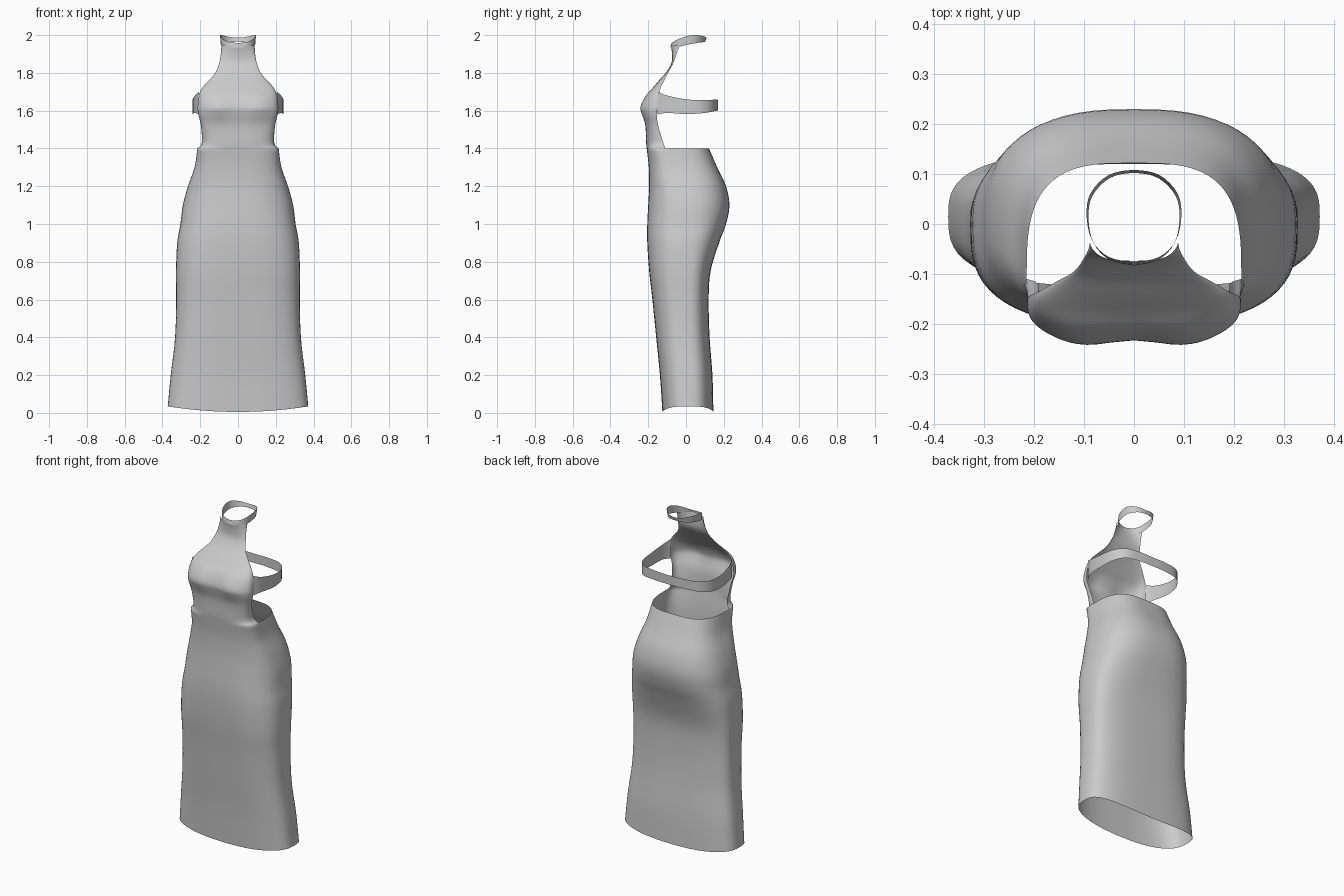
import bpy, bmesh, math
from mathutils import Vector

cube = bpy.data.objects.get("Cube")
if cube:
    bpy.data.objects.remove(cube, do_unlink=True)

fabric = bpy.data.materials.new("grey_fabric")
fabric.use_nodes = True
GREY = (0.6, 0.6, 0.6, 1)
fabric.diffuse_color = GREY
fabric.node_tree.nodes["Principled BSDF"].inputs["Base Color"].default_value = GREY


def spline(points, steps):
    """Smooth rows of numbers through the given rows."""
    pts = [Vector(p) for p in points]
    out = []
    for i in range(len(pts) - 1):
        b, c = pts[i], pts[i + 1]
        a = pts[i - 1] if i else b
        d = pts[i + 2] if i + 2 < len(pts) else c
        for k in range(steps):
            t = k / steps
            out.append(b + (c - a) * (t / 2) + (a * 2 - b * 5 + c * 4 - d) * (t * t / 2)
                       + (b * 3 - a - c * 3 + d) * (t ** 3 / 2))
    return out + [pts[-1]]


def add_grid(bm, rows):
    grid = [[bm.verts.new(p) for p in row] for row in rows]
    for low, high in zip(grid, grid[1:]):
        for j in range(len(low) - 1):
            bm.faces.new((low[j], low[j + 1], high[j + 1], high[j]))


def finish(bm, name):
    bmesh.ops.remove_doubles(bm, verts=bm.verts, dist=0.0005)
    mesh = bpy.data.meshes.new(name)
    bm.to_mesh(mesh)
    bm.free()
    mesh.materials.append(fabric)
    mesh.shade_smooth()
    obj = bpy.data.objects.new(name, mesh)
    bpy.context.collection.objects.link(obj)
    return obj


def half_section(z, w, y_edge, y_mid, n, side):
    """Half a rounded section, running from one side seam to the other."""
    row = []
    for i in range(33):
        a = math.pi * (i / 32 - 0.5)
        s, c = math.sin(a), max(math.cos(a), 0)
        u = math.copysign(abs(s) ** (2 / n), s)
        y = y_edge + (y_mid - y_edge) * c ** (2 / n)
        # hem lifts at the sides, bust is fuller off the centre line
        lift = 0.03 * u * u * max(0, 1 - z / 0.3)
        if side > 0:
            y -= 0.012 * math.exp(-((z - 1.62) / 0.06) ** 2) * math.sin(math.pi * abs(u)) ** 2
        row.append((side * w * u, y, z + lift))
    return row


# Height, half width, front y, seam y, back y, squareness
skirt = [
    (0.005, 0.372, -0.125, 0.015, 0.145, 3), (0.2, 0.355, -0.138, 0.01, 0.14, 3),
    (0.4, 0.333, -0.158, 0, 0.125, 3), (0.6, 0.327, -0.178, 0, 0.12, 3),
    (0.75, 0.328, -0.195, 0, 0.13, 3), (0.9, 0.322, -0.205, 0, 0.175, 2.8),
    (1.0, 0.305, -0.205, 0, 0.212, 2.7), (1.1, 0.292, -0.2, 0, 0.23, 2.6),
    (1.2, 0.265, -0.195, -0.02, 0.212, 2.7), (1.3, 0.23, -0.197, -0.06, 0.165, 3),
    (1.4, 0.215, -0.208, -0.11, 0.122, 3.2)]
# Height, half width, front y, edge y, squareness
bodice = [
    (1.4, 0.215, -0.208, -0.11, 3.2), (1.43, 0.192, -0.211, -0.12, 3),
    (1.52, 0.196, -0.215, -0.147, 3), (1.58, 0.21, -0.228, -0.155, 3),
    (1.62, 0.214, -0.232, -0.15, 3), (1.68, 0.207, -0.21, -0.143, 2.8),
    (1.72, 0.19, -0.177, -0.135, 2.6), (1.76, 0.155, -0.143, -0.115, 2.4),
    (1.8, 0.12, -0.108, -0.095, 2.2), (1.85, 0.1, -0.078, -0.068, 2),
    (1.9, 0.091, -0.074, -0.05, 2), (1.945, 0.088, -0.08, -0.035, 2)]

# Gown: closed skirt with the front carried up into a halter bodice
bm = bmesh.new()
lower = spline(skirt, 4)
add_grid(bm, [half_section(z, w, e, f, n, 1) for z, w, f, e, b, n in lower])
add_grid(bm, [half_section(z, w, e, b, n, -1) for z, w, f, e, b, n in lower])
add_grid(bm, [half_section(z, w, e, f, n, 1) for z, w, f, e, n in spline(bodice, 4)])
finish(bm, "gown")

# Back strap: x, y, lower z, upper z along one side, then mirrored
strap = [(0.207, -0.15, 1.58, 1.7), (0.228, -0.1, 1.588, 1.68), (0.24, 0, 1.582, 1.66),
         (0.23, 0.09, 1.587, 1.656), (0.18, 0.148, 1.597, 1.658), (0.09, 0.166, 1.6, 1.658),
         (0, 0.169, 1.6, 1.656)]
path = spline(strap + [(-x, y, lo, hi) for x, y, lo, hi in strap[-2::-1]], 4)
bm = bmesh.new()
add_grid(bm, [[(x, y, lo) for x, y, lo, hi in path], [(x, y, hi) for x, y, lo, hi in path]])
finish(bm, "back_strap")

# Neck band: x, y, lower z, upper z from front to back, then mirrored
band = [(0, -0.079, 1.935, 1.958), (0.05, -0.068, 1.935, 1.965), (0.083, -0.035, 1.938, 1.982),
        (0.094, 0.015, 1.95, 1.997), (0.086, 0.06, 1.958, 2.0), (0.05, 0.096, 1.963, 1.992),
        (0, 0.106, 1.965, 1.986)]
path = spline(band + [(-x, y, lo, hi) for x, y, lo, hi in band[-2::-1]], 4)
bm = bmesh.new()
add_grid(bm, [[(x * 0.97, y - 0.004, lo) for x, y, lo, hi in path],
              [(x * 1.01, y + 0.002, hi) for x, y, lo, hi in path]])
finish(bm, "neck_band")
